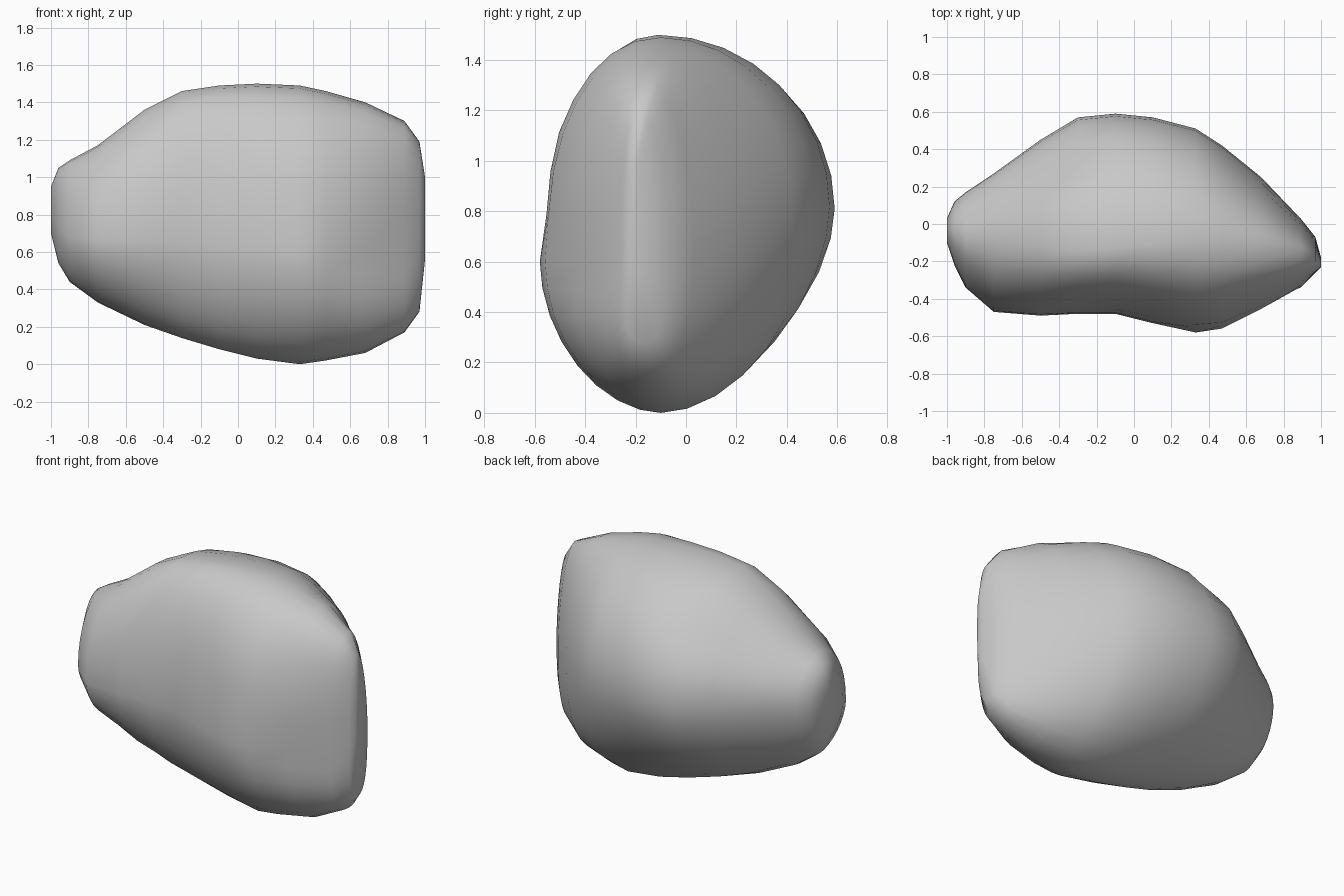
import bpy
import bmesh
from math import sin, cos, pi
from mathutils import Vector

default_cube = bpy.data.objects.get("Cube")
if default_cube:
    bpy.data.objects.remove(default_cube, do_unlink=True)

# Cross-sections along the boulder:
# x, bottom z, top z, front y, back y, ridge y, widest z at front, widest z at back
SECTIONS = [
    (-1, .7, .95, -.1, .03, -.03, .8, .83),
    (-.96, .54, 1.05, -.22, .12, -.05, .72, .82),
    (-.9, .44, 1.09, -.34, .17, -.07, .68, .82),
    (-.75, .33, 1.17, -.47, .27, -.09, .66, .82),
    (-.5, .21, 1.36, -.49, .45, -.12, .66, .81),
    (-.3, .14, 1.46, -.48, .57, -.14, .66, .81),
    (-.1, .08, 1.49, -.48, .59, -.13, .65, .81),
    (.1, .03, 1.5, -.53, .57, -.11, .63, .82),
    (.33, 0, 1.49, -.58, .51, -.1, .6, .82),
    (.47, .02, 1.46, -.56, .42, -.1, .6, .8),
    (.68, .06, 1.4, -.46, .25, -.11, .58, .75),
    (.89, .17, 1.3, -.34, .03, -.14, .58, .68),
    (.97, .28, 1.19, -.26, -.07, -.17, .62, .68),
    (1, .56, 1, -.23, -.18, -.2, .75, .75),
]
STEPS = 8  # points per quarter of a section

# Shallow hollows: centre, radius, depth
HOLLOWS = [
    (Vector((-.38, .3, 1.2)), .32, .06),
    (Vector((.35, -.56, .84)), .22, .025),
    (Vector((.66, -.43, .55)), .26, .045),
]
CORE = Vector((0, -.05, .75))


def section_points(x, bottom, top, front, back, ridge, z_front, z_back):
    """Closed ring made of four rounded quarters with different fullness."""
    wedge = max(x, 0) ** 2  # the narrow end has squarer corners
    quarters = [
        (top, back, z_back, 1 + .15 * wedge, False),
        (bottom, back, z_back, 1.12 - .4 * wedge, True),
        (bottom, front, z_front, 1.12 - .4 * wedge, False),
        (top, front, z_front, .97 - .3 * wedge, True),
    ]
    points = []
    for z_end, y_side, z_side, power, reverse in quarters:
        for i in range(STEPS):
            t = pi / 2 * (STEPS - i if reverse else i) / STEPS
            s, c = abs(sin(t)) ** power, abs(cos(t)) ** power
            points.append(Vector((x, ridge + (y_side - ridge) * s,
                                  z_side + (z_end - z_side) * c)))
    return points


def press_hollows(point):
    for centre, radius, depth in HOLLOWS:
        fall = 1 - (point - centre).length / radius
        if fall > 0:
            point = point + (CORE - point).normalized() * depth * fall * fall * (3 - 2 * fall)
    return point


# Boulder skin, lofted through the sections and closed with a fan at each end
bm = bmesh.new()
rings = [[bm.verts.new(press_hollows(p)) for p in section_points(*s)] for s in SECTIONS]
count = STEPS * 4
for ring, following in zip(rings, rings[1:]):
    for i in range(count):
        j = (i + 1) % count
        bm.faces.new((ring[i], ring[j], following[j], following[i]))
for ring in (rings[0], rings[-1]):
    tip = bm.verts.new(sum((v.co for v in ring), Vector()) / count)
    for i in range(count):
        bm.faces.new((ring[i], ring[(i + 1) % count], tip))
bmesh.ops.recalc_face_normals(bm, faces=bm.faces)

mesh = bpy.data.meshes.new("boulder")
bm.to_mesh(mesh)
bm.free()
for face in mesh.polygons:
    face.use_smooth = True

# Plain grey stone
stone = bpy.data.materials.new("grey stone")
stone.use_nodes = True
grey = (.58, .58, .58, 1)
stone.diffuse_color = grey
shader = next(n for n in stone.node_tree.nodes if n.type == "BSDF_PRINCIPLED")
shader.inputs["Base Color"].default_value = grey
mesh.materials.append(stone)

boulder = bpy.data.objects.new("boulder", mesh)
bpy.context.collection.objects.link(boulder)
